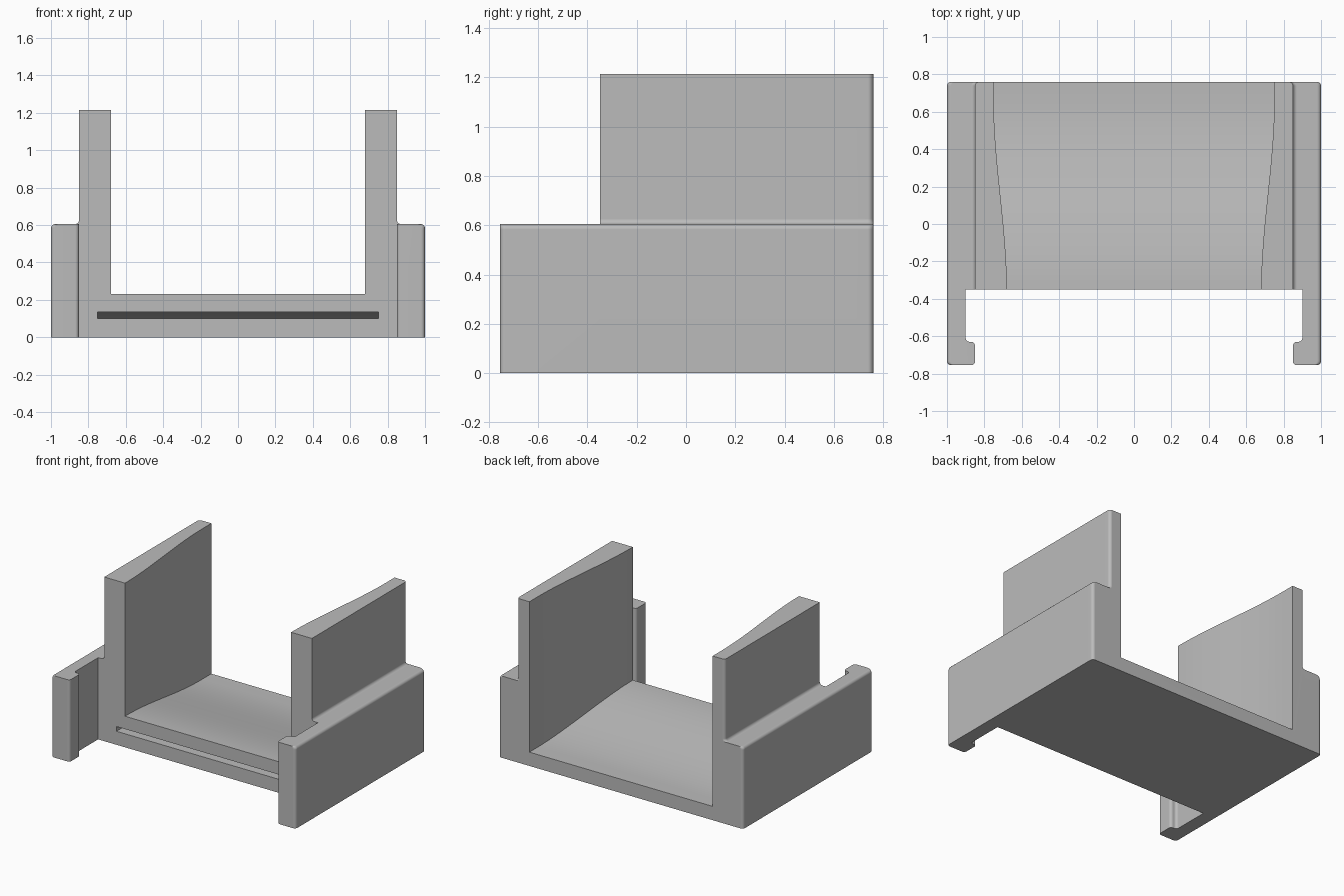
import bpy, bmesh
from math import cos, sin, radians, sqrt

if "Cube" in bpy.data.objects:
    bpy.data.objects.remove(bpy.data.objects["Cube"], do_unlink=True)

grey = bpy.data.materials.new("plain grey")
grey.use_nodes = True
COLOUR = (0.5, 0.5, 0.5, 1)
grey.diffuse_color = COLOUR
grey.node_tree.nodes["Principled BSDF"].inputs["Base Color"].default_value = COLOUR

FRONT, BACK, DECK = -0.755, 0.76, -0.35
SHELF, TOP, R = 0.605, 1.215, 0.022


def arc(cx, cy, r, a0, a1, n=5):
    angles = [radians(a0 + (a1 - a0) * i / n) for i in range(n + 1)]
    return [(cx + r * cos(a), cy + r * sin(a)) for a in angles]


def mirrored(half):
    return half + [(-x, v) for x, v in reversed(half)]


def loft(name, rings):
    """Skin a stack of matching closed rings and cap both ends."""
    bm = bmesh.new()
    rows = [[bm.verts.new(p) for p in ring] for ring in rings]
    n = len(rows[0])
    for a, b in zip(rows, rows[1:]):
        for i in range(n):
            j = (i + 1) % n
            bm.faces.new((a[i], a[j], b[j], b[i]))
    bm.faces.new(rows[0])
    bm.faces.new(rows[-1])
    bmesh.ops.recalc_face_normals(bm, faces=bm.faces)
    mesh = bpy.data.meshes.new(name)
    bm.to_mesh(mesh)
    bm.free()
    mesh.materials.append(grey)
    obj = bpy.data.objects.new(name, mesh)
    bpy.context.collection.objects.link(obj)
    return obj


def flare(y):
    t = min(max((y - DECK) / (0.66 - DECK), 0), 1)
    return t * t * (3 - 2 * t)


def floor_z(y):
    return 0.23 - 0.128 * flare(y)


def inset(y):
    """Rounding of the outer upright corners at both ends."""
    d = max(R - (BACK - y), R - (y - FRONT), 0)
    return R - sqrt(max(R * R - d * d, 0))


def section(y):
    d, xi = inset(y), 0.68 + 0.07 * flare(y)
    half = [(1 - d, 0)]
    half += arc(1 - d - R, SHELF - R, R, 0, 90)
    half += arc(0.85 - d + R, SHELF + R, R, 270, 180)
    half += [(0.85 - d, TOP), (xi, TOP), (xi, floor_z(y))]
    return [(x, y, z) for x, z in mirrored(half)]


# Main body: a flared channel with a side shelf, swept front to back
ends = [R * (1 - cos(radians(18 * i))) for i in range(6)]
stations = [FRONT + e for e in ends]
stations += [DECK + (BACK - R - DECK) * i / 24 for i in range(24)]
stations += [BACK - e for e in reversed(ends)]
body = loft("channel_body", [section(y) for y in stations])

# Front opening between the two hooked arms
half = [(0.87, -1)] + arc(0.87, FRONT + 0.02, 0.02, 270, 180)
half += arc(0.87, -0.65, 0.02, 180, 90)
half += arc(0.88, -0.61, 0.02, 270, 360) + [(0.9, DECK)]
opening = loft("opening_cutter", [[(x, y, z) for x, y in mirrored(half)] for z in (-0.2, 1.5)])

# Clear the space above the arms
above = mirrored([(1.2, SHELF), (1.2, 1.5)])
arm_top = loft("arm_top_cutter", [[(x, y, z) for x, z in above] for y in (-1, DECK)])

# Wide slot under the floor, with a roof that follows the floor slope
rings = []
for i in range(20):
    y = DECK - 0.05 + 0.03 * i
    roof = floor_z(y) - 0.095
    if roof > 0.101:
        rings.append([(x, y, z) for x, z in mirrored([(0.75, 0.1), (0.75, roof)])])
slot = loft("slot_cutter", rings)

bpy.context.view_layer.objects.active = body
for cutter in (arm_top, opening, slot):
    mod = body.modifiers.new(cutter.name, "BOOLEAN")
    mod.operation, mod.solver, mod.object = "DIFFERENCE", "EXACT", cutter
    bpy.ops.object.modifier_apply(modifier=mod.name)
    bpy.data.objects.remove(cutter, do_unlink=True)

bpy.ops.object.select_all(action="DESELECT")
body.select_set(True)
bpy.ops.object.shade_smooth_by_angle(angle=radians(30))
normals = body.modifiers.new("even_shading", "WEIGHTED_NORMAL")
normals.keep_sharp = True
